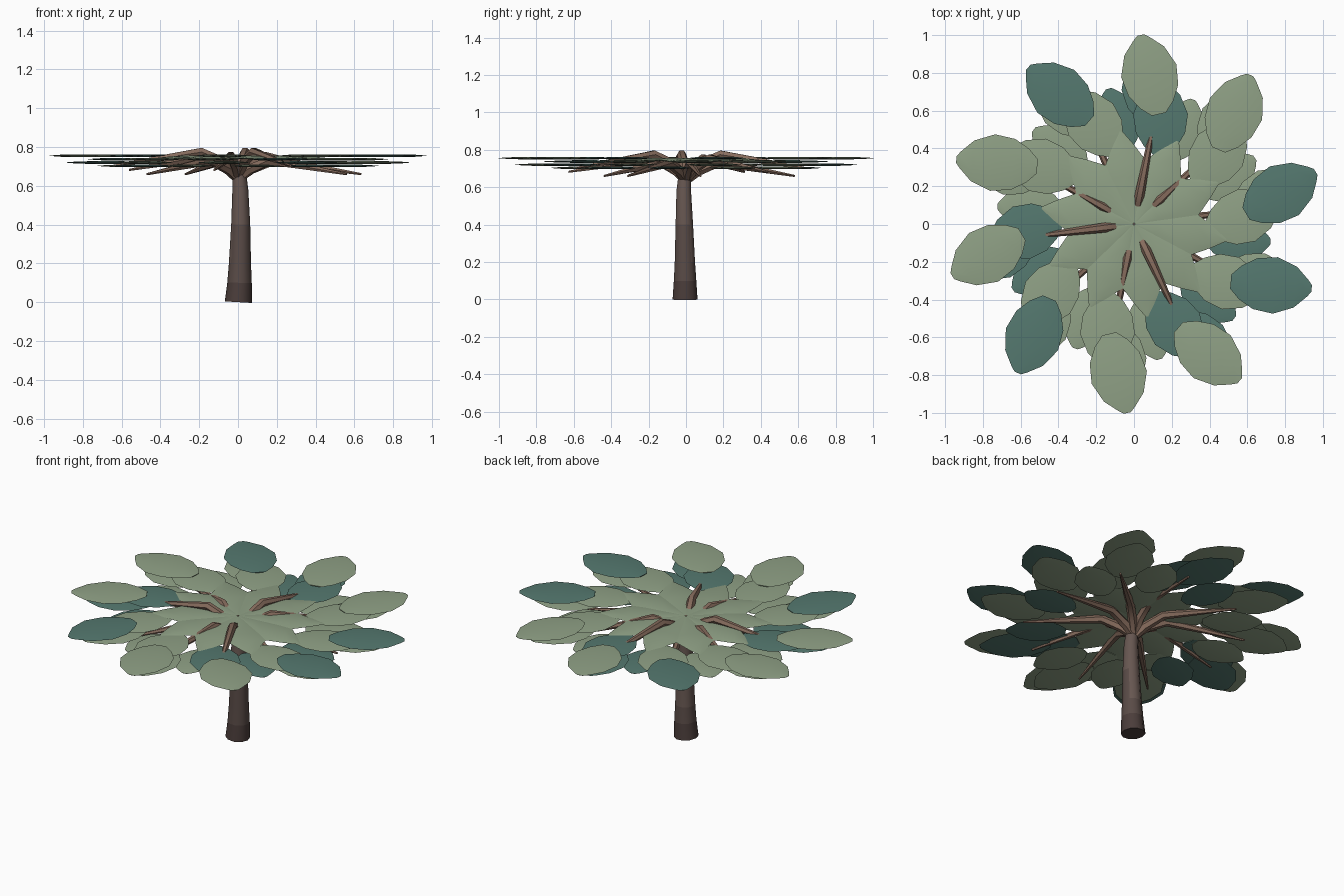
import bpy, math
from mathutils import Vector

if "Cube" in bpy.data.objects:
    bpy.data.objects.remove(bpy.data.objects["Cube"])


def material(name, r, g, b):
    m = bpy.data.materials.new(name)
    m.use_nodes = True
    m.diffuse_color = (r, g, b, 1)
    m.node_tree.nodes["Principled BSDF"].inputs["Base Color"].default_value = (r, g, b, 1)
    return m


sage = material("sage green", 0.28, 0.36, 0.24)
teal = material("dark teal", 0.09, 0.19, 0.16)
brown = material("branch brown", 0.24, 0.15, 0.11)
bark = material("trunk bark", 0.135, 0.095, 0.082)
bark_mid = material("shaded bark", 0.10, 0.07, 0.062)
bark_low = material("root bark", 0.07, 0.047, 0.043)


def build(name, verts, faces, mats, angle):
    mesh = bpy.data.meshes.new(name)
    mesh.from_pydata(verts, [], faces)
    for m in mats:
        mesh.materials.append(m)
    ob = bpy.data.objects.new(name, mesh)
    bpy.context.collection.objects.link(ob)
    bpy.ops.object.select_all(action="DESELECT")
    ob.select_set(True)
    bpy.context.view_layer.objects.active = ob
    bpy.ops.object.shade_smooth_by_angle(angle=math.radians(angle))
    return ob


def loft(rings):
    """Join closed rings of equal size into a capped skin."""
    n = len(rings[0])
    verts = [v for ring in rings for v in ring]
    faces = [tuple(reversed(range(n))), tuple(range(len(verts) - n, len(verts)))]
    for k in range(len(rings) - 1):
        for j in range(n):
            a, b = k * n + j, k * n + (j + 1) % n
            faces.append((a, b, b + n, a + n))
    return verts, faces


def tube(name, points, radii, sides, mats):
    points = [Vector(p) for p in points]
    rings = []
    for k, (p, r) in enumerate(zip(points, radii)):
        d = (points[min(k + 1, len(points) - 1)] - points[max(k - 1, 0)]).normalized()
        u = (Vector((0, 1, 0)) if abs(d.z) > 0.8 else Vector((0, 0, 1))).cross(d).normalized()
        w = d.cross(u)
        turn = [2 * math.pi * j / sides for j in range(sides)]
        rings.append([p + r * (math.cos(t) * u + math.sin(t) * w) for t in turn])
    return build(name, *loft(rings), mats, 50)


def leaf(name, centre, axis, length, width, outline, thick, mat, slope=0.0):
    """Thin cushion-like leaf: outline holds (position, half width) pairs."""
    a = math.radians(axis)
    along, side = Vector((math.cos(a), math.sin(a), 0)), Vector((-math.sin(a), math.cos(a), 0))
    section = [(-1, 0), (-0.5, -0.8), (0.5, -0.8), (1, 0), (0.5, 0.8), (-0.5, 0.8)]
    rings = []
    for t, w in outline:
        c = Vector(centre) + along * length * (t - 0.5) + Vector((0, 0, slope * (t - 0.5)))
        bulge = thick * w
        rings.append([c + side * s * w * width / 2 + Vector((0, 0, h * bulge)) for s, h in section])
    return build(name, *loft(rings), [mat], 40)


def polar(r, degrees, z):
    a = math.radians(degrees)
    return (r * math.cos(a), r * math.sin(a), z)


# Trunk, darker towards the root
trunk = tube("trunk",
             [(0.002, -0.005, 0), (0.008, -0.005, 0.1), (0.01, -0.006, 0.2), (0.014, -0.009, 0.4),
              (0.012, -0.012, 0.58), (0.006, -0.006, 0.68)],
             [0.07, 0.063, 0.057, 0.049, 0.041, 0.034], 10, [bark, bark_mid, bark_low])
for f in trunk.data.polygons:
    f.material_index = 2 if f.center.z < 0.1 else 1 if f.center.z < 0.3 else 0

BROAD = [(0, 0.25), (0.12, 0.6), (0.3, 0.9), (0.55, 1.0), (0.8, 0.72), (0.95, 0.3), (1, 0.12)]
POINTED = [(0, 0.08), (0.25, 0.5), (0.5, 0.95), (0.65, 1.0), (0.85, 0.5), (1, 0.06)]

for i in range(10):
    turn = 36 * i
    tier = i % 3

    # Branches rise from the trunk, bend and droop, in three heights
    a, lift = 7 + turn, 0.022 * tier
    tube("branch_%d" % i,
         [polar(0.0, a, 0.635), polar(0.07, a, 0.685 + lift * 0.8), polar(0.19, a, 0.73 + lift),
          polar(0.42, a, 0.695 + lift), polar(0.64, a, 0.66 + lift)],
         [0.024, 0.027, 0.025, 0.016, 0.006], 6, [brown])

    # Pointed leaves around the crown centre
    leaf("crown_leaf_%d" % i, polar(0.25, 26 + turn, 0.748), 26 + turn, 0.49, 0.22,
         POINTED, 0.011, sage, -0.015)

    # Broad leaves along each branch
    leaf("outer_leaf_%d" % i, polar(0.795, 12 + turn, 0.755), 31 + turn, 0.43, 0.30,
         BROAD, 0.009, teal if tier == 0 else sage)
    leaf("under_leaf_%d" % i, polar(0.72, 12 + turn, 0.72), 29 + turn, 0.40, 0.28,
         BROAD, 0.009, teal if tier == 2 else sage)
    leaf("middle_leaf_%d" % i, polar(0.58, 4 + turn, 0.737), 18 + turn, 0.40, 0.29,
         BROAD, 0.009, teal if tier == 2 else sage)
    leaf("lower_leaf_%d" % i, polar(0.56, turn - 9, 0.703), turn - 2, 0.34, 0.24,
         BROAD, 0.009, teal if tier == 0 else sage)
